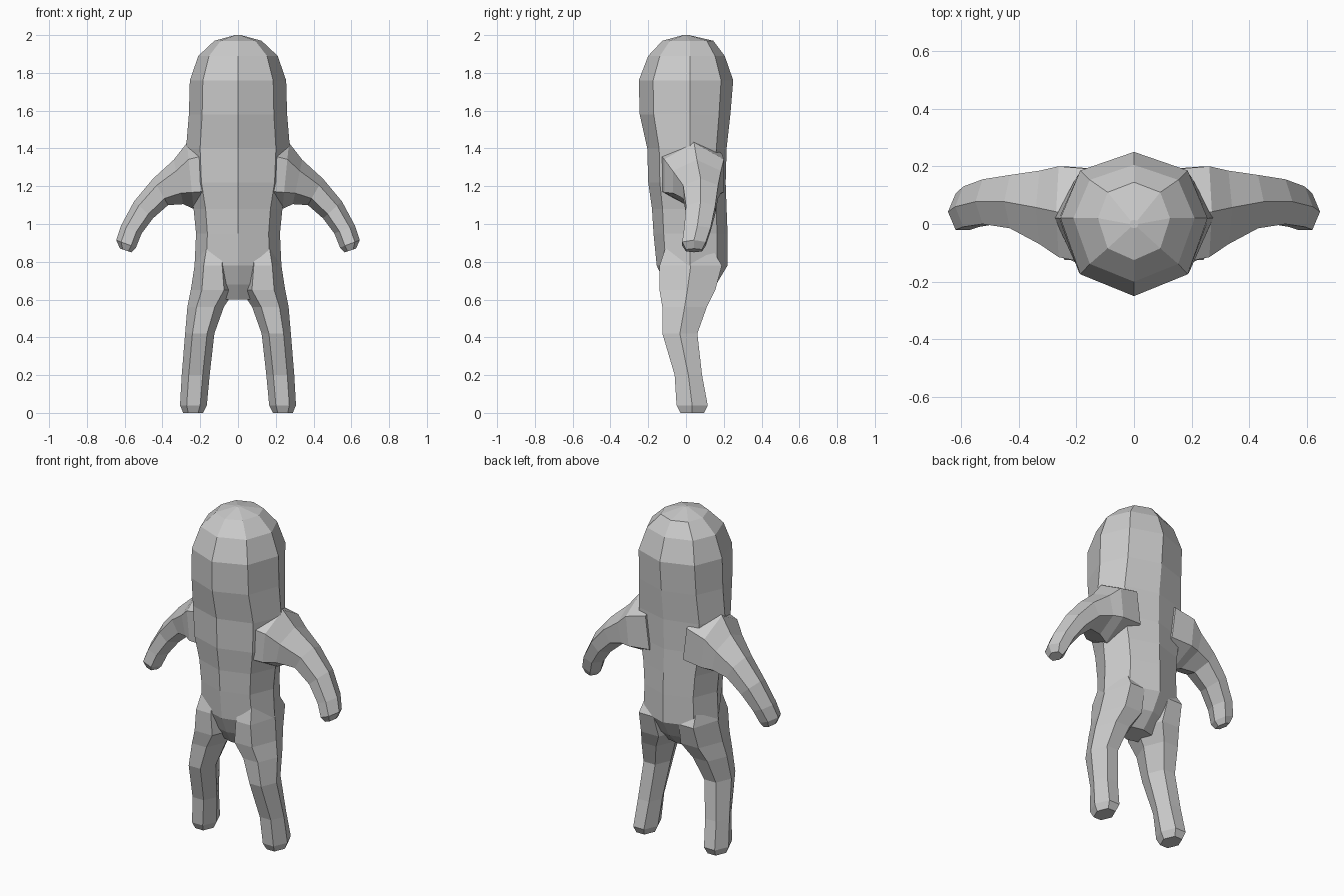
import bpy, bmesh, math
from mathutils import Vector

if "Cube" in bpy.data.objects:
    bpy.data.objects.remove(bpy.data.objects["Cube"])


def loft(name, rings):
    """Skin a list of equal-length vertex rings and cap both ends."""
    bm = bmesh.new()
    vs = [[bm.verts.new(p) for p in r] for r in rings]
    n = len(vs[0])
    for a, b in zip(vs, vs[1:]):
        for i in range(n):
            j = (i + 1) % n
            bm.faces.new((a[i], a[j], b[j], b[i]))
    bm.faces.new(vs[0])
    bm.faces.new(vs[-1])
    bmesh.ops.recalc_face_normals(bm, faces=bm.faces)
    me = bpy.data.meshes.new(name)
    bm.to_mesh(me)
    bm.free()
    ob = bpy.data.objects.new(name, me)
    bpy.context.collection.objects.link(ob)
    return ob


def torso_ring(z, w, front, back):
    """Eight-sided section with points at front, back and both sides."""
    m = 0.02 if w > 0.05 else 0
    f, b = m + .72 * (front - m), m + .72 * (back - m)
    d = .73 * w
    return [(0, front, z), (d, f, z), (w, m, z), (d, b, z),
            (0, back, z), (-d, b, z), (-w, m, z), (-d, f, z)]


def limb_ring(side, outer, inner, y0, y1):
    """Six-sided section between an outer and inner (x, z) point."""
    o, i = Vector((outer[0], 0, outer[1])), Vector((inner[0], 0, inner[1]))
    c, u = (o + i) / 2, (o - i) / 2
    pts = []
    for k in range(6):
        a = math.radians(60 * k)
        p = c + u * math.cos(a)
        y = (y0 + y1) / 2 + (y1 - y0) / 2 * math.sin(a) / math.sin(math.radians(60))
        pts.append((side * p.x, y, p.z))
    return pts


# head and torso: z, half width, front y, back y
TORSO = [(2.0, .015, -.015, .015), (1.97, .125, -.125, .145), (1.89, .21, -.2, .205),
         (1.76, .255, -.25, .25), (1.58, .26, -.245, .235), (1.4, .275, -.205, .215),
         (1.22, .265, -.2, .21), (1.08, .235, -.18, .215), (.95, .222, -.172, .22),
         (.78, .23, -.155, .22), (.68, .2, -.11, .16), (.6, .1, -.06, .08)]
body = loft("body", [torso_ring(*t) for t in TORSO])

# arms: upper point, lower point, front y, back y
ARM = [((.15, 1.47), (.1, 1.08), -.14, .19), ((.27, 1.43), (.235, 1.08), -.115, .2),
       ((.34, 1.34), (.29, 1.105), -.07, .185), ((.45, 1.24), (.37, 1.1), -.015, .17),
       ((.55, 1.12), (.45, 1.03), .0, .155), ((.62, .99), (.51, .95), -.01, .13),
       ((.645, .915), (.54, .875), -.02, .105), ((.625, .87), (.565, .85), .0, .085)]

# legs: outer x, inner x, z, front y, back y
LEG = [(.2, .05, .9, -.1, .12), (.23, .035, .78, -.14, .19), (.25, .015, .65, -.14, .155),
       (.268, .075, .56, -.125, .11), (.28, .125, .42, -.125, .06), (.298, .15, .2, -.06, .085),
       (.307, .165, .04, -.05, .115), (.29, .185, .0, -.03, .095)]

limbs = []
for side, label in ((-1, "left"), (1, "right")):
    limbs.append(loft(label + "_arm", [limb_ring(side, *a) for a in ARM]))
    limbs.append(loft(label + "_leg", [limb_ring(side, (o, z), (i, z), f, b)
                                       for o, i, z, f, b in LEG]))

# weld limbs into the body
bpy.context.view_layer.objects.active = body
for limb in limbs:
    mod = body.modifiers.new("join_" + limb.name, 'BOOLEAN')
    mod.operation = 'UNION'
    mod.solver = 'EXACT'
    mod.object = limb
    bpy.ops.object.modifier_apply(modifier=mod.name)
    bpy.data.objects.remove(limb)
